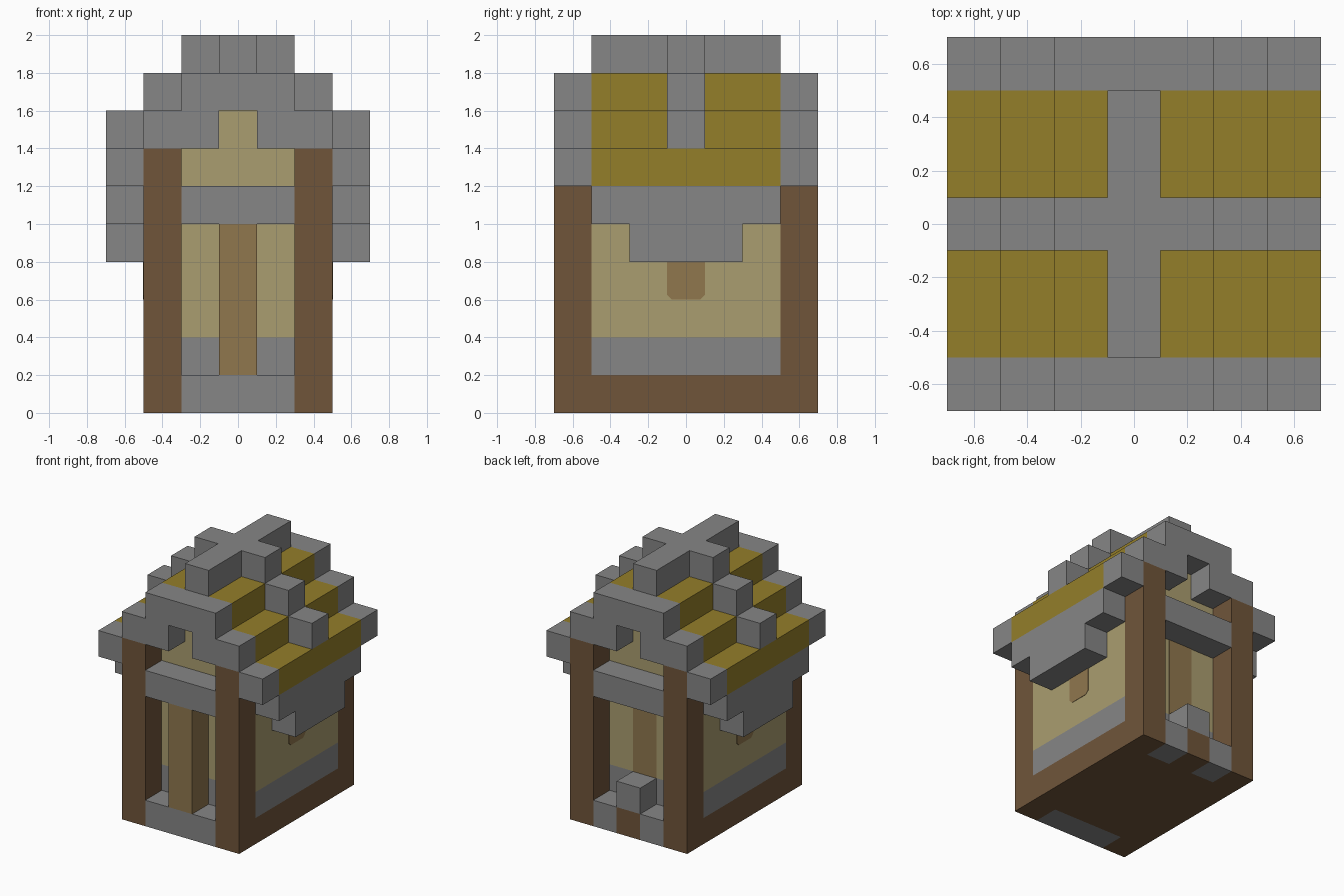
import bpy
import bmesh

cube = bpy.data.objects.get("Cube")
if cube:
    bpy.data.objects.remove(cube, do_unlink=True)


def material(name, r, g, b):
    mat = bpy.data.materials.new(name)
    mat.use_nodes = True
    mat.diffuse_color = (r, g, b, 1)
    mat.node_tree.nodes["Principled BSDF"].inputs["Base Color"].default_value = (r, g, b, 1)
    return mat


stone = material("grey stone", 0.238, 0.238, 0.238)
thatch = material("golden thatch", 0.296, 0.209, 0.023)
plaster = material("beige plaster", 0.402, 0.337, 0.162)
timber = material("dark timber", 0.162, 0.091, 0.042)
door_wood = material("light wood", 0.279, 0.185, 0.076)


def finish(name, bm, mat):
    bmesh.ops.recalc_face_normals(bm, faces=bm.faces)
    mesh = bpy.data.meshes.new(name)
    bm.to_mesh(mesh)
    bm.free()
    mesh.materials.append(mat)
    obj = bpy.data.objects.new(name, mesh)
    bpy.context.collection.objects.link(obj)
    return obj


def blocks(name, mat, *boxes, mirror=""):
    """Boxes given as (x range, y range, z range), repeated across the mirror axes."""
    bm = bmesh.new()
    for sx in ((1, -1) if "x" in mirror else (1,)):
        for sy in ((1, -1) if "y" in mirror else (1,)):
            for (x0, x1), (y0, y1), (z0, z1) in boxes:
                verts = bmesh.ops.create_cube(bm, size=1)["verts"]
                for v in verts:
                    v.co = (sx * (x0 if v.co.x < 0 else x1),
                            sy * (y0 if v.co.y < 0 else y1),
                            z0 if v.co.z < 0 else z1)
    return finish(name, bm, mat)


def side_plate(name, mat, profile, x0, x1):
    """Extrude a half profile of (y, z) points, mirrored in y, between two x positions."""
    outline = profile + [(-y, z) for y, z in reversed(profile)]
    bm = bmesh.new()
    face = bm.faces.new([bm.verts.new((x0, y, z)) for y, z in outline])
    out = bmesh.ops.extrude_face_region(bm, geom=[face])["geom"]
    for v in out:
        if isinstance(v, bmesh.types.BMVert):
            v.co.x = x1
    return finish(name, bm, mat)


ONE = (-0.1, 0.1)      # one block wide
THREE = (-0.3, 0.3)    # three blocks wide
FIVE = (-0.5, 0.5)     # five blocks wide
END = (0.5, 0.7)       # outermost row of blocks
FRONT = (-0.7, -0.5)

# Body: timber floor, stone footing, plaster walls rising into the gable
blocks("floor", timber, (FIVE, FIVE, (0, 0.2)))
blocks("footing", stone, (FIVE, FIVE, (0.2, 0.4)))
blocks("walls", plaster, (FIVE, FIVE, (0.4, 1.4)), (THREE, FIVE, (1.4, 1.6)))
blocks("corner_posts", timber, ((0.3, 0.5), END, (0, 1.4)), mirror="xy")
blocks("cross_beams", stone, (THREE, END, (1.0, 1.2)), mirror="y")

# Front: sill and central post
blocks("front_sill", stone, (THREE, FRONT, (0, 0.2)))
blocks("front_post", door_wood, (ONE, FRONT, (0.2, 1.0)))

# Back: split sill, step block and flat door panel
blocks("back_sill", stone, ((0.1, 0.3), END, (0, 0.2)), mirror="x")
blocks("back_sill_middle", timber, (ONE, END, (0, 0.2)))
blocks("back_block", stone, (ONE, END, (0.2, 0.4)))
blocks("back_door", door_wood, (ONE, (0.498, 0.504), (0.4, 1.0)))

# Sides: stepped eaves and small windows beneath them
for side, sign in (("left", 1), ("right", -1)):
    side_plate(side + "_eave", stone,
               [(0.5, 1.2), (0.5, 1.0), (0.3, 1.0), (0.3, 0.8)], sign * 0.5, sign * 0.7)
    side_plate(side + "_window", door_wood,
               [(0.1, 0.8), (0.1, 0.625), (0.075, 0.6)], sign * 0.498, sign * 0.503)

# Roof: three thatch steps, gable trim, and a raised rib and ridge on top
steps = [((0.5 - 0.2 * i, 0.7 - 0.2 * i), 1.2 + 0.2 * i) for i in range(3)]
blocks("thatch_roof", thatch, *[(x, FIVE, (z, z + 0.2)) for x, z in steps], mirror="x")
blocks("roof_rib", stone, *[(x, ONE, (z + 0.2, z + 0.4)) for x, z in steps], mirror="x")
blocks("ridge", stone, (ONE, FIVE, (1.6, 2.0)))
blocks("gable_trim", stone, (END, END, (1.2, 1.4)), ((0.1, 0.5), END, (1.4, 1.6)),
       ((0, 0.3), END, (1.6, 1.8)), mirror="xy")
